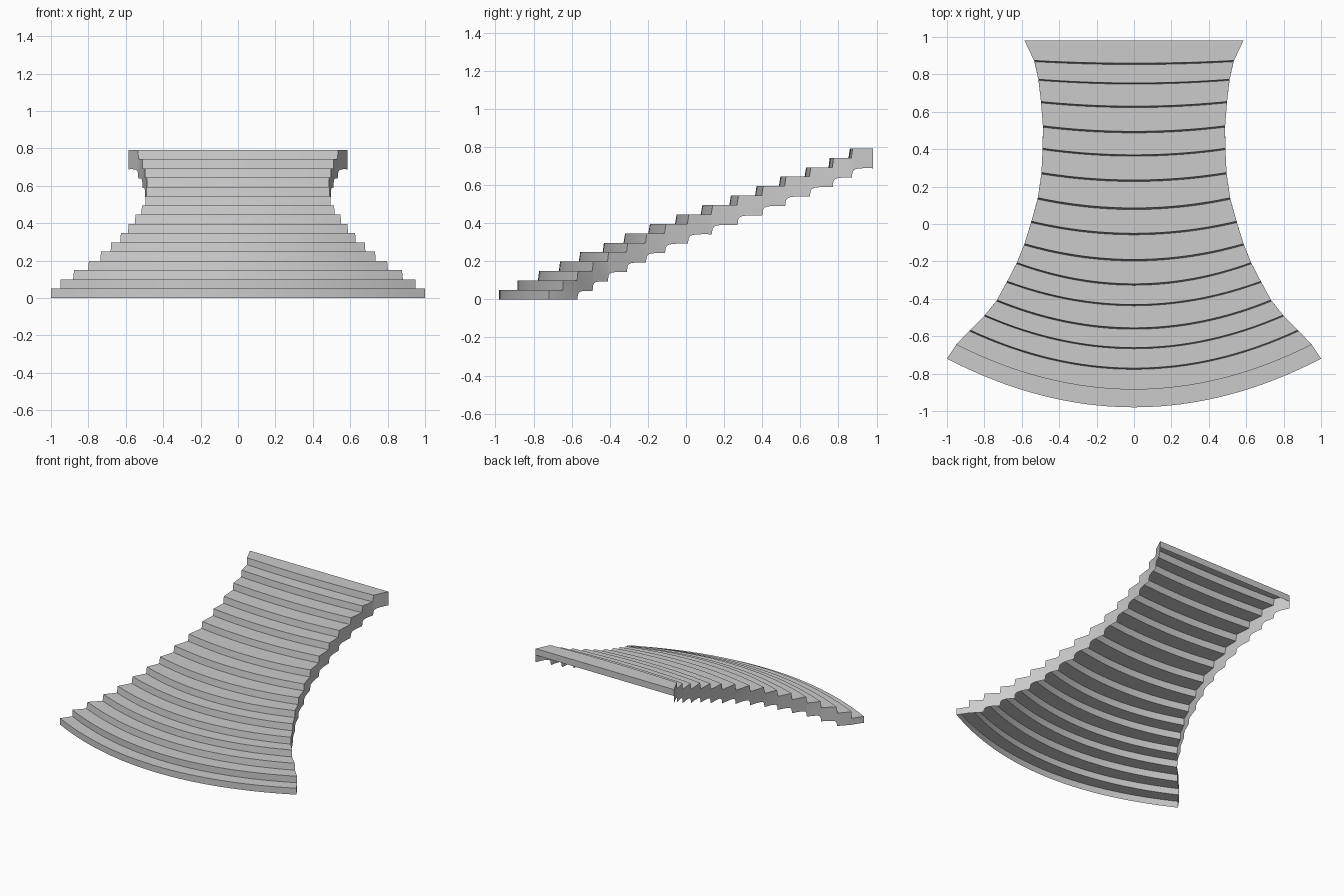
import bpy, bmesh, math

if "Cube" in bpy.data.objects:
    bpy.data.objects.remove(bpy.data.objects["Cube"])

H = 0.0495          # riser height
COLS = 32           # divisions across the width
# nosing line of each tread (last row = back edge): centre y, end y, half width
MID = [-.98, -.885, -.775, -.665, -.56, -.435, -.325, -.195, -.055,
       .08, .23, .365, .49, .625, .75, .855, .98]
END = [-.72, -.645, -.57, -.49, -.41, -.31, -.21, -.11, .01,
       .135, .27, .40, .52, .65, .77, .87, .98]
HALF = [1.0, .95, .88, .80, .735, .68, .628, .587, .55,
        .515, .495, .489, .487, .497, .511, .533, .585]
# rounded cove along the bottom edge of the side walls: (depth, height) fractions
COVE = [(.03, .45), (.08, .68), (.19, .82), (.35, .88), (.6, .91)]
N = len(MID) - 1


def point(u, row, t, z):
    """Position at width parameter u, a fraction t past nosing line row."""
    nxt = min(row + 1, N)
    mix = lambda a: a[row] + (a[nxt] - a[row]) * t
    m, e = mix(MID), mix(END)
    return (u * mix(HALF), m + (e - m) * u * u, z)


# folded sheet of risers and treads, ending in a short back lip
section = []
for i in range(N):
    lean = 0 if i < 2 else .04
    section.append((("low", i), i, -lean / 2, i * H))
    section.append((("up", i), i, lean, (i + 1) * H))
section.append((("top", N), N, 0, N * H))
section.append((("low", N), N, 0, (N - 1) * H))

bm = bmesh.new()
columns = []
for c in range(COLS + 1):
    u = -1 + 2 * c / COLS
    columns.append({k: bm.verts.new(point(u, r, t, z)) for k, r, t, z in section})

keys = [s[0] for s in section]
for a, b in zip(columns, columns[1:]):
    for k, q in zip(keys, keys[1:]):
        bm.faces.new((a[k], b[k], b[q], a[q]))

# side walls hanging below the treads, one panel per tread; underside stays open
for u, col in ((-1, columns[0]), (1, columns[-1])):
    under = {}
    for i in range(1, N + 1):
        z = max(i - 2, 0) * H - (.005 if i > 2 else 0)
        under[i] = bm.verts.new(point(u, i, 0, max(z, 0)))
    for i in range(N):
        back = [col[("top", N)], col[("low", N)]] if i == N - 1 else [col[("low", i + 1)]]
        loop = [col[("low", i)], col[("up", i)]] + back + [under[i + 1]]
        if i >= 2:
            loop += [bm.verts.new(point(u, i, t, (i - 2 + f) * H))
                     for t, f in reversed(COVE)]
        if i >= 1:
            loop.append(under[i])
        bm.faces.new(loop)

bmesh.ops.recalc_face_normals(bm, faces=bm.faces)
mesh = bpy.data.meshes.new("curved_staircase")
bm.to_mesh(mesh)
bm.free()
stairs = bpy.data.objects.new("curved_staircase", mesh)
bpy.context.collection.objects.link(stairs)
bpy.context.view_layer.objects.active = stairs
stairs.select_set(True)
bpy.ops.object.shade_smooth_by_angle(angle=math.radians(30))
